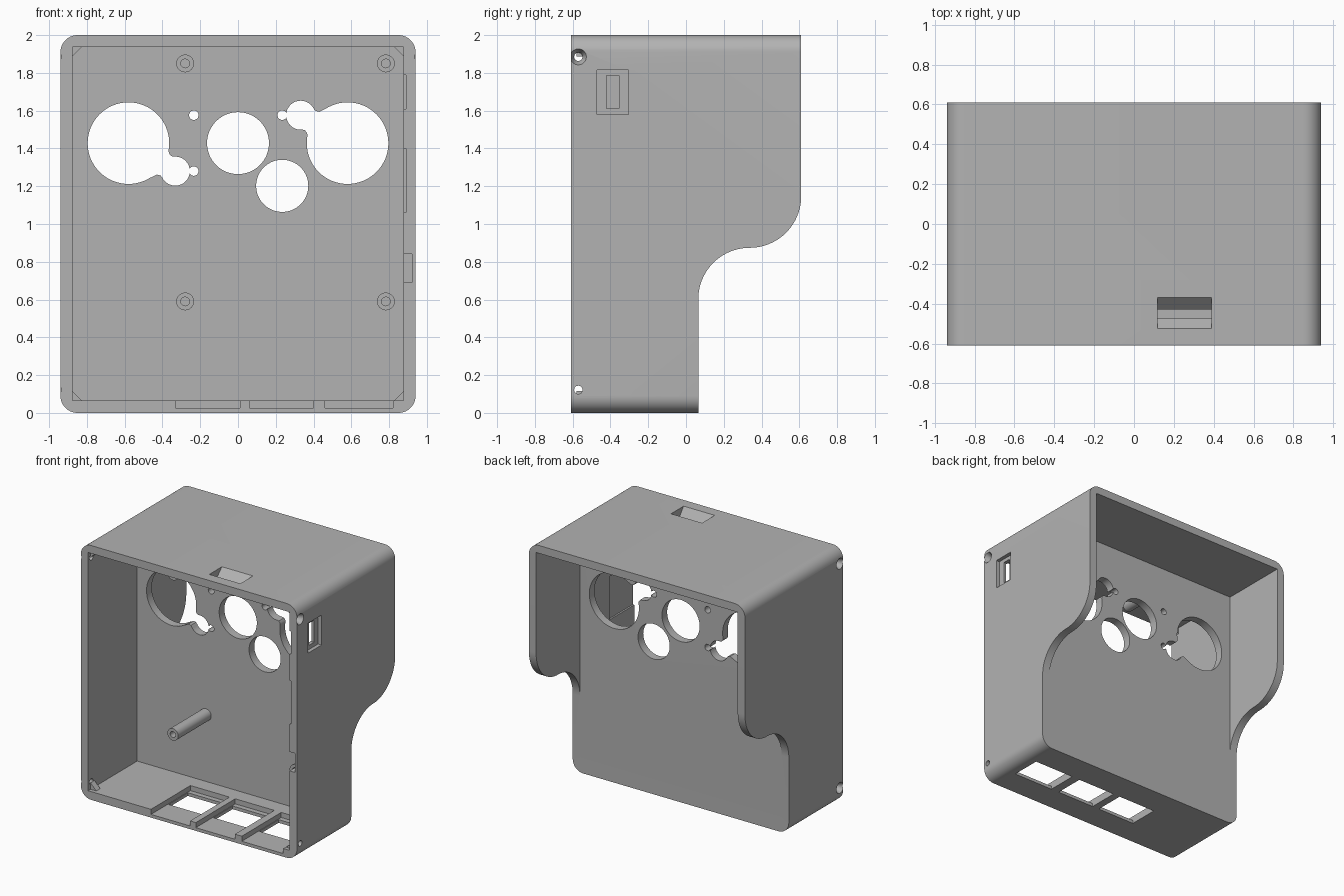
import bpy, bmesh, math
from mathutils import Matrix, Vector

cube = bpy.data.objects.get("Cube")
if cube:
    bpy.data.objects.remove(cube, do_unlink=True)

grey = bpy.data.materials.new("plain grey plastic")
grey.use_nodes = True
grey.diffuse_color = (0.45, 0.45, 0.45, 1)
grey.node_tree.nodes["Principled BSDF"].inputs["Base Color"].default_value = grey.diffuse_color


def finish(name, bm):
    bmesh.ops.recalc_face_normals(bm, faces=bm.faces)
    mesh = bpy.data.meshes.new(name)
    bm.to_mesh(mesh)
    bm.free()
    mesh.materials.append(grey)
    obj = bpy.data.objects.new(name, mesh)
    bpy.context.collection.objects.link(obj)
    return obj


def prism(name, outline, axis, lo, hi):
    """Extrude a flat outline along one axis."""
    place = {"x": lambda a, b, d: (d, a, b),
             "y": lambda a, b, d: (a, d, b),
             "z": lambda a, b, d: (a, b, d)}[axis]
    bm = bmesh.new()
    near = [bm.verts.new(place(a, b, lo)) for a, b in outline]
    far = [bm.verts.new(place(a, b, hi)) for a, b in outline]
    bm.faces.new(near)
    bm.faces.new(far[::-1])
    n = len(near)
    for i in range(n):
        j = (i + 1) % n
        bm.faces.new((near[i], far[i], far[j], near[j]))
    return finish(name, bm)


def arc(cx, cy, r, start, end, steps):
    angles = [math.radians(start + (end - start) * i / steps) for i in range(steps + 1)]
    return [(cx + r * math.cos(t), cy + r * math.sin(t)) for t in angles]


def circle(cx, cy, r, n=48):
    return arc(cx, cy, r, 0, 360, n)[:-1]


def rect(a0, a1, b0, b1):
    return [(a0, b0), (a1, b0), (a1, b1), (a0, b1)]


def cut(body, cutter):
    cutter.hide_render = True
    mod = body.modifiers.new("cut", "BOOLEAN")
    mod.operation, mod.solver, mod.object = "DIFFERENCE", "EXACT", cutter
    bpy.context.view_layer.objects.active = body
    bpy.ops.object.modifier_apply(modifier=mod.name)
    bpy.data.objects.remove(cutter, do_unlink=True)


def smooth(obj):
    bpy.ops.object.select_all(action="DESELECT")
    obj.select_set(True)
    bpy.context.view_layer.objects.active = obj
    bpy.ops.object.shade_smooth_by_angle(angle=math.radians(30))


W, D, R = 0.94, 0.61, 0.09           # half width, half depth, corner radius
IN, LOW, HIGH = 0.877, 0.065, 1.938  # inner half width, floor, ceiling
PLATE = 0.065                        # back face of the inner plate

# Housing: rounded block, cut to the stepped side profile and hollowed
outline = []
for cx, cz, start in ((W - R, R, -90), (W - R, 2 - R, 0), (R - W, 2 - R, 90), (R - W, R, 180)):
    outline += arc(cx, cz, R, start, start + 90, 10)
housing = prism("housing", outline, "y", -D, D)

step = [(PLATE, -0.1)] + arc(0.337, 0.602, 0.272, 180, 90, 20)
step += arc(0.337, 1.147, 0.273, -90, 0, 20)[1:] + [(0.8, 1.147), (0.8, -0.1)]
cut(housing, prism("cutter", step, "x", -1.2, 1.2))
cut(housing, prism("cutter", rect(-IN, IN, LOW, HIGH), "y", -1, 0))
cut(housing, prism("cutter", rect(-IN, IN, LOW + 0.05, HIGH), "y", PLATE, 1))

# Round openings in the inner plate
holes = [(-0.58, 1.428, 0.216), (0.58, 1.428, 0.216), (0, 1.428, 0.164), (0.234, 1.202, 0.138),
         (-0.332, 1.28, 0.077), (0.332, 1.576, 0.077),
         (-0.234, 1.28, 0.025), (0.234, 1.576, 0.025), (-0.234, 1.576, 0.025)]
for x, z, r in holes:
    cut(housing, prism("cutter", circle(x, z, r, 64 if r > 0.1 else 32), "y", -0.1, 0.2))

# Necks joining the large openings to their side lobes
neck = [(-0.47, 1.40), (-0.369, 1.40), (-0.366, 1.375), (-0.355, 1.36), (-0.335, 1.354),
        (-0.335, 1.25), (-0.397, 1.24), (-0.41, 1.257), (-0.43, 1.262), (-0.46, 1.247)]
for side in (1, -1):
    turned = [(side * x, 1.428 + side * (z - 1.428)) for x, z in neck]
    cut(housing, prism("cutter", turned, "y", -0.1, 0.2))

# Floor recesses open to the front, each with a window
for x0, x1 in ((-0.33, 0.01), (0.06, 0.40), (0.46, 0.82)):
    cut(housing, prism("cutter", rect(x0, x1, 0.025, 0.1), "y", -1, -0.12))
    cut(housing, prism("cutter", rect(x0 + 0.005, x1 - 0.005, -0.40, -0.16), "z", -0.1, 0.1))

# Shallow recesses inside the side wall
for z0, z1, x in ((1.61, 1.79, 0.89), (1.06, 1.40, 0.89), (0.69, 0.84, 0.922)):
    cut(housing, prism("cutter", rect(0.8, x, z0, z1), "y", -1, -0.3))

# Stepped side socket and flared top slot
cut(housing, prism("cutter", rect(-0.47, -0.305, 1.58, 1.815), "x", 0.91, 1.1))
cut(housing, prism("cutter", rect(-0.42, -0.355, 1.612, 1.786), "x", 0.8, 1.1))
flare = [(-0.475, 1.9), (-0.43, 1.9), (-0.43, 1.938), (-0.368, 2), (-0.368, 2.1),
         (-0.525, 2.1), (-0.525, 2), (-0.475, 1.938)]
cut(housing, prism("cutter", flare, "x", 0.118, 0.388))

# Countersunk screw holes in both side walls
for z in (0.122, 1.885):
    cut(housing, prism("cutter", circle(-0.57, z, 0.022, 24), "x", -1.2, 1.2))
    for side in (-1, 1):
        bm = bmesh.new()
        bmesh.ops.create_cone(bm, cap_ends=True, segments=32, radius1=0.022, radius2=0.043, depth=0.05)
        turn = Vector((0, 0, 1)).rotation_difference(Vector((side, 0, 0))).to_matrix().to_4x4()
        bm.transform(Matrix.Translation((side * (W - 0.024), -0.57, z)) @ turn)
        cut(housing, finish("cutter", bm))
smooth(housing)

# Small triangular tabs in the front corners
for sx in (-1, 1):
    for z, up in ((LOW, 1), (HIGH, -1)):
        tri = [(sx * IN, z), (sx * (IN - 0.05), z), (sx * IN, z + up * 0.05)]
        prism("corner_tab", tri, "y", -0.58, -0.53)

# Hollow mounting posts
for x in (-0.28, 0.783):
    for z in (0.59, 1.85):
        post = prism("mounting_post", circle(x, z, 0.047, 32), "y", -0.41, 0.01)
        cut(post, prism("cutter", circle(x, z, 0.023, 24), "y", -0.5, -0.15))
        smooth(post)
